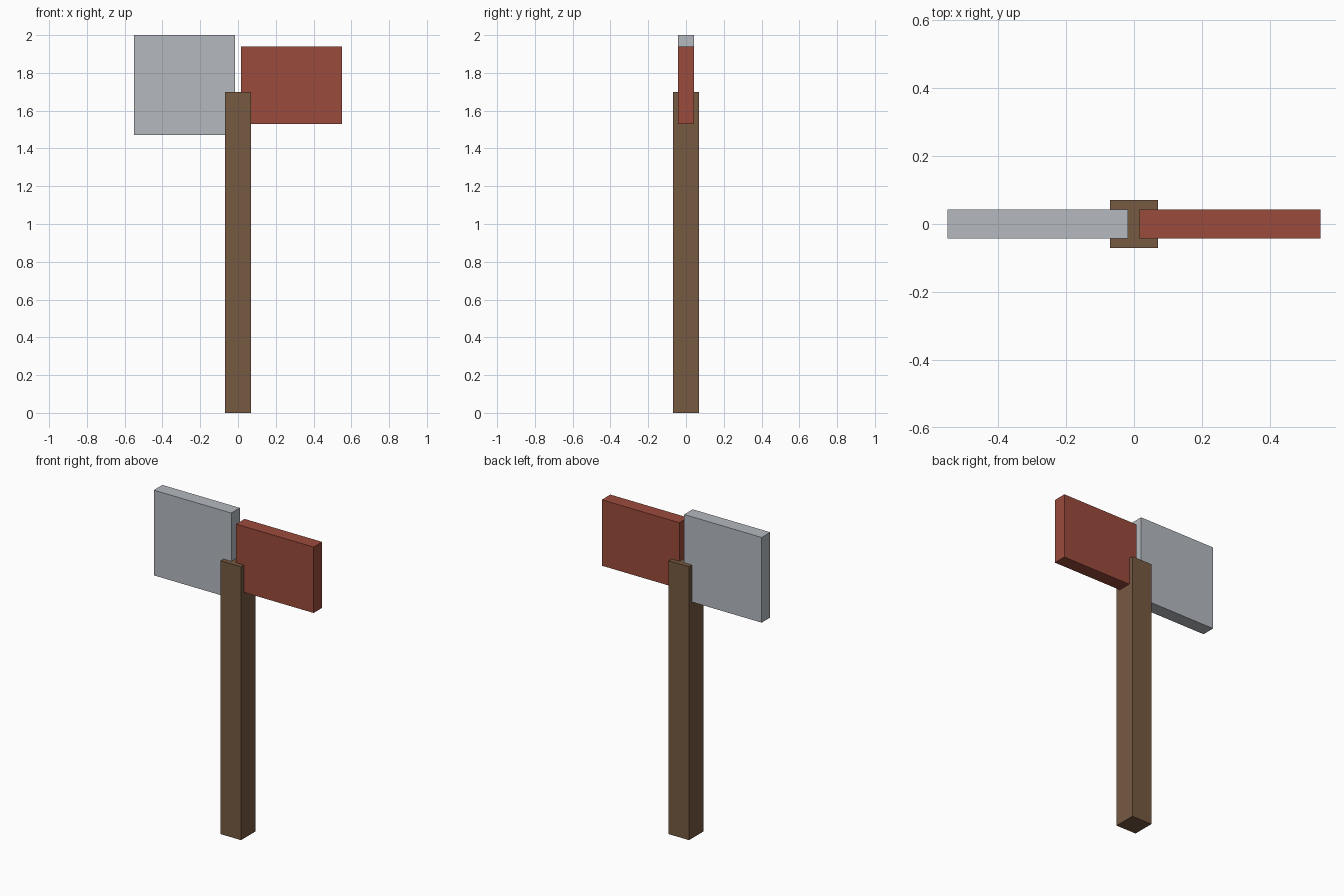
import bpy

if "Cube" in bpy.data.objects:
    bpy.data.objects.remove(bpy.data.objects["Cube"])


def material(name, rgb):
    mat = bpy.data.materials.new(name)
    mat.diffuse_color = (*rgb, 1.0)
    mat.use_nodes = True
    mat.node_tree.nodes["Principled BSDF"].inputs["Base Color"].default_value = mat.diffuse_color
    return mat


def box(name, x, y, z, mat):
    """Box spanning the (min, max) range on each axis."""
    spans = (x, y, z)
    bpy.ops.mesh.primitive_cube_add(size=1, location=[(a + b) / 2 for a, b in spans])
    obj = bpy.context.object
    obj.name = name
    obj.scale = [b - a for a, b in spans]
    bpy.ops.object.transform_apply(location=False, rotation=False, scale=True)
    obj.data.materials.append(mat)
    return obj


wood = material("brown_wood", (0.18, 0.10, 0.053))
steel = material("pale_steel", (0.46, 0.49, 0.53))
red = material("red_paint", (0.33, 0.07, 0.045))

# Square upright handle
box("handle", (-0.07, 0.07), (-0.07, 0.07), (0, 1.70), wood)

# Two flat head plates set into the handle top, with a narrow gap between
thickness = (-0.042, 0.042)
box("large_head_plate", (-0.55, -0.017), thickness, (1.47, 2.0), steel)
box("small_head_plate", (0.016, 0.55), thickness, (1.53, 1.94), red)
